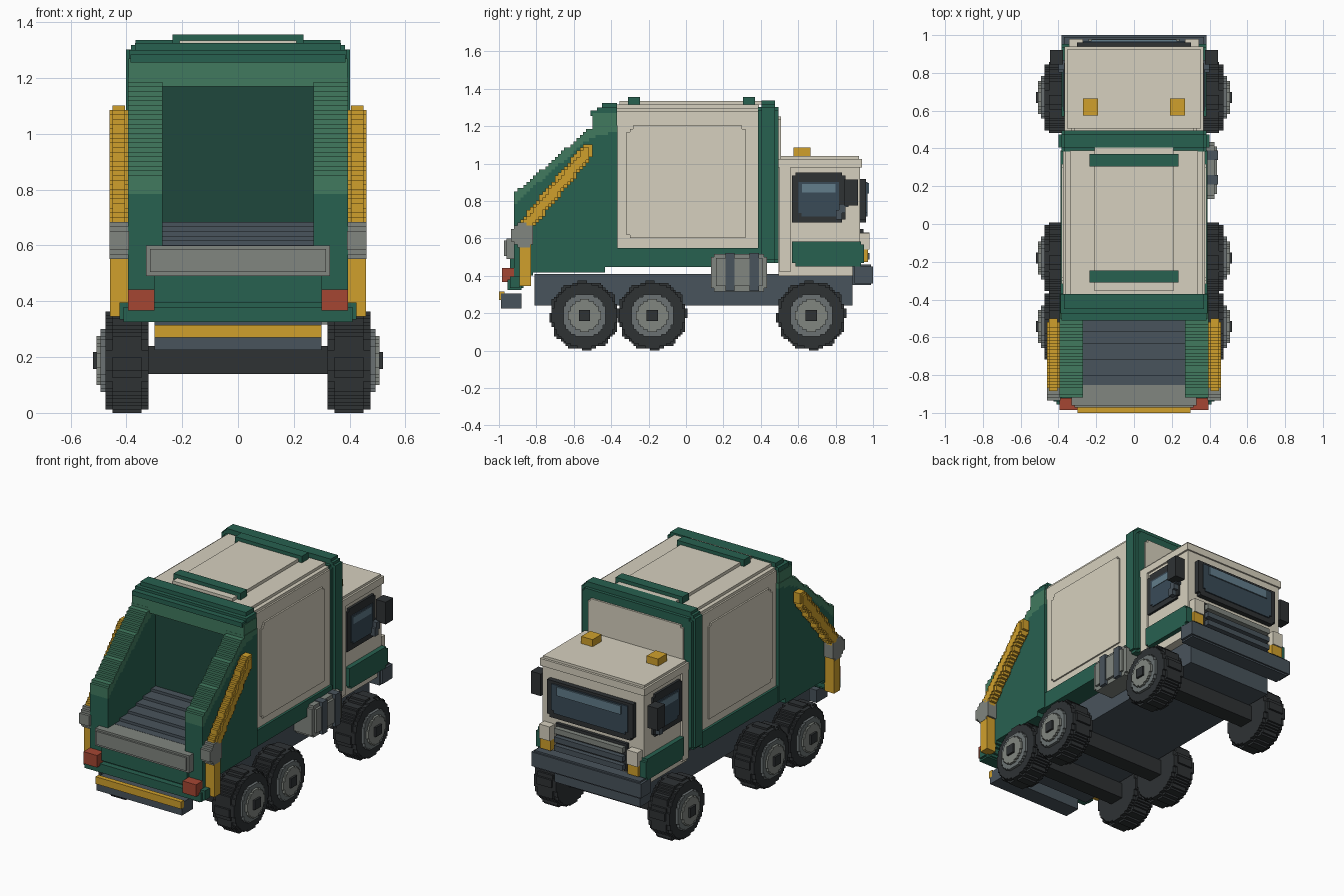
import bpy, bmesh, math
from mathutils import Vector, Matrix

if "Cube" in bpy.data.objects:
    bpy.data.objects.remove(bpy.data.objects["Cube"])

VOX = 0.0167
HEX = dict(green="2c6151", light_green="43795f", deep_green="24493f", cream="d5cfbd", black="323537",
           slate="4a545c", grey="80857f", rim="6a7172", yellow="cf9f30", red="a34836",
           glass="3c4c58", shine="627c8a")


def material(name):
    lin = [(int(HEX[name][i:i + 2], 16) / 255) ** 2.2 for i in (0, 2, 4)]
    m = bpy.data.materials.new(name)
    m.diffuse_color = (*lin, 1)
    m.use_nodes = True
    m.node_tree.nodes["Principled BSDF"].inputs["Base Color"].default_value = m.diffuse_color
    return m


MAT = {n: material(n) for n in HEX}


def finish(name, mat, bm):
    bmesh.ops.recalc_face_normals(bm, faces=bm.faces)
    me = bpy.data.meshes.new(name)
    bm.to_mesh(me)
    bm.free()
    me.materials.append(MAT[mat])
    ob = bpy.data.objects.new(name, me)
    bpy.context.collection.objects.link(ob)


def box(name, mat, x, y, z, mirror=False):
    """Box from (min, max) ranges, optionally copied to the other side."""
    for s in ((1, -1) if mirror else (1,)):
        bm = bmesh.new()
        lo, hi = Vector((x[0] * s, y[0], z[0])), Vector((x[1] * s, y[1], z[1]))
        d = hi - lo
        mtx = Matrix.Translation((lo + hi) / 2) @ Matrix.Diagonal((abs(d.x), d.y, d.z, 1))
        bmesh.ops.create_cube(bm, size=1, matrix=mtx)
        finish(name + ("" if not mirror else "_right" if s > 0 else "_left"), mat, bm)


def inside(p, u, v):
    hit = False
    for (a, b), (c, d) in zip(p, p[1:] + p[:1]):
        if (b > v) != (d > v) and u < (c - a) * (v - b) / (d - b) + a:
            hit = not hit
    return hit


def stepped(name, mat, poly, w, axis="x", at=(0, 0), mirror=False, vox=VOX):
    """Profile turned into square cells, merged and extruded along an axis."""
    us, vs = [p[0] for p in poly], [p[1] for p in poly]
    rng = lambda a: range(math.floor(min(a) / vox) - 1, math.ceil(max(a) / vox) + 1)
    for s in ((1, -1) if mirror else (1,)):
        bm = bmesh.new()
        put = lambda u, v, k: (k, u, v) if axis == "x" else (u, k, v)
        for i in rng(us):
            for j in rng(vs):
                if inside(poly, (i + .5) * vox, (j + .5) * vox):
                    bm.faces.new([bm.verts.new(put(at[0] + (i + a) * vox, at[1] + (j + b) * vox, w[0] * s))
                                  for a, b in ((0, 0), (1, 0), (1, 1), (0, 1))])
        bmesh.ops.remove_doubles(bm, verts=bm.verts, dist=1e-4)
        bmesh.ops.dissolve_limit(bm, angle_limit=.01, verts=bm.verts, edges=bm.edges)
        ext = bmesh.ops.extrude_face_region(bm, geom=bm.faces[:])["geom"]
        bmesh.ops.translate(bm, verts=[g for g in ext if isinstance(g, bmesh.types.BMVert)],
                            vec=put(0, 0, (w[1] - w[0]) * s))
        finish(name + ("" if not mirror else "_right" if s > 0 else "_left"), mat, bm)


def ring(r, notch=0, n=48):
    return [((r - notch * (k // 2 % 2)) * math.cos(math.tau * k / n),
             (r - notch * (k // 2 % 2)) * math.sin(math.tau * k / n)) for k in range(n)]


def chamfered(u0, u1, v0, v1, c):
    return [(u0 + c, v0), (u1 - c, v0), (u1, v0 + c), (u1, v1 - c),
            (u1 - c, v1), (u0 + c, v1), (u0, v1 - c), (u0, v0 + c)]


# wheels and axles
for tag, y in (("rear", -.543), ("middle", -.18), ("front", .67)):
    at = (y, .1875)
    for part, mat, w, r, notch in (
            ("tyre_inner", "black", (.32, .345), .172, 0), ("tyre_tread", "black", (.345, .45), .192, .012),
            ("tyre_outer", "black", (.45, .475), .172, 0), ("wheel_rim", "rim", (.475, .492), .117, 0),
            ("wheel_hub", "grey", (.492, .507), .085, 0)):
        stepped(f"{tag}_{part}", mat, ring(r, notch), w, at=at, mirror=True, vox=.0125)
    box(f"{tag}_hub_cap", "black", (.5, .52), (y - .03, y + .03), (.158, .218), True)
    box(f"{tag}_axle", "black", (-.33, .33), (y - .05, y + .05), (.14, .24))

# chassis, rear step, bumper
box("chassis", "slate", (-.3, .3), (-.81, .89), (.24, .41))
box("rear_step", "slate", (-.3, .3), (-.99, -.88), (.225, .305))
box("rear_step_edge", "yellow", (-.3, .3), (-1, -.97), (.27, .315))
box("bumper", "slate", (-.385, .385), (.9, 1), (.36, .45))
box("bumper_core", "slate", (-.37, .37), (.89, .99), (.35, .46))

# container body
box("container", "cream", (-.375, .375), (-.37, .39), (.54, 1.28))
box("container_shoulder", "cream", (-.365, .365), (-.37, .39), (1.28, 1.297))
box("container_roof", "cream", (-.34, .34), (-.37, .39), (1.297, 1.315))
box("roof_panel", "cream", (-.21, .21), (-.355, .42), (1.315, 1.335))
stepped("side_panel", "cream", chamfered(-.31, .325, .605, 1.195, .02), (.37, .385), mirror=True)
box("container_sill", "green", (-.39, .39), (-.44, .39), (.447, .55))
for tag, y in (("rear", (-.31, -.245)), ("front", (.305, .37))):
    box(f"{tag}_roof_strap", "green", (-.235, .235), y, (1.31, 1.357))

# container front frame
stepped("frame_inner", "green", chamfered(-.385, .385, .46, 1.305, .03), (.385, .495), "y")
stepped("frame_outer", "green", chamfered(-.4, .4, .46, 1.33, .035), (.405, .475), "y")
stepped("bulkhead_panel", "cream", chamfered(-.335, .335, .6, 1.25, .03), (.49, .507), "y")

# hopper
stepped("hopper_back_wall", "deep_green", chamfered(-.385, .385, .45, 1.3, .03), (-.44, -.37), "y")
stepped("hopper_side", "green", [(-.37, .45), (-.44, .45), (-.44, .41), (-.82, .41), (-.88, .33),
        (-.925, .33), (-.925, .78), (-.51, 1.14), (-.37, 1.17)], (.27, .395), mirror=True)
stepped("hopper_side_trim", "light_green", [(-.925, .78), (-.925, .835), (-.5, 1.2), (-.37, 1.2),
        (-.37, 1.17), (-.51, 1.14)], (.27, .395), mirror=True)
box("hopper_header", "light_green", (-.392, .392), (-.5, -.37), (1.17, 1.27))
box("hopper_header_lip", "green", (-.385, .385), (-.51, -.37), (1.255, 1.285))
box("hopper_top_step", "green", (-.39, .39), (-.475, -.37), (1.27, 1.3))
box("hopper_top", "green", (-.37, .37), (-.45, -.37), (1.29, 1.325))
stepped("hopper_base", "green", [(-.44, .41), (-.82, .41), (-.88, .33), (-.925, .33), (-.925, .58),
        (-.44, .58)], (-.27, .27))
stepped("hopper_floor", "slate", [(-.85, .55), (-.85, .6), (-.44, .685), (-.44, .55)], (-.27, .27))
box("loading_bar", "grey", (-.33, .33), (-.96, -.835), (.49, .6))
box("loading_bar_face", "grey", (-.315, .315), (-.972, -.9), (.505, .588))
box("tail_panel", "green", (-.3, .3), (-.94, -.9), (.395, .49))
box("tail_lip", "green", (-.41, .41), (-.955, -.88), (.325, .38))
box("tail_lip_corner", "green", (.38, .425), (-.94, -.89), (.335, .395), True)
box("tail_light", "red", (.3, .395), (-.985, -.92), (.367, .443), True)

# lifting arms
stepped("lift_arm", "yellow", [(-.5, 1.1), (-.55, 1.1), (-.89, .69), (-.86, .65), (-.82, .65), (-.5, 1.04)],
        (.405, .45), mirror=True)
stepped("lift_arm_core", "yellow", [(-.515, 1.08), (-.545, 1.08), (-.87, .69), (-.83, .66), (-.515, 1.04)],
        (.39, .46), mirror=True)
stepped("arm_joint", "grey", chamfered(-.94, -.81, .555, .68, .035), (.39, .46), mirror=True)
box("arm_rod", "yellow", (.39, .458), (-.89, -.83), (.345, .57), True)

# fuel tank on the right side
stepped("fuel_tank", "grey", chamfered(.135, .43, .32, .52, .025), (.29, .425))
box("fuel_tank_face", "grey", (.42, .44), (.16, .41), (.345, .495))
for i, y in enumerate((.235, .365)):
    box(f"tank_strap_{i + 1}", "slate", (.29, .446), (y - .025, y + .025), (.318, .522))

# cab shell and roof
box("cab", "cream", (-.355, .355), (.495, .93), (.4, .99))
box("cab_rear_post", "cream", (.35, .367), (.5, .56), (.42, .98), True)
box("cab_roof", "cream", (-.367, .367), (.495, .94), (.98, 1.025))
box("cab_roof_top", "cream", (-.355, .355), (.505, .925), (1.02, 1.04))
box("beacon", "yellow", (.19, .27), (.575, .665), (1.035, 1.085), True)
stepped("cab_side_band", "green", chamfered(.565, .945, .455, .585, .02), (.33, .385), mirror=True)

# side windows and mirrors
stepped("side_window_frame", "black", chamfered(.56, .855, .685, .945, .02), (.345, .37), mirror=True)
stepped("side_window", "glass", chamfered(.6, .82, .72, .905, .017), (.36, .375), mirror=True)
box("side_window_shine", "shine", (.36, .378), (.62, .8), (.845, .89), True)
box("mirror", "black", (.375, .445), (.845, .92), (.775, .915), True)
stepped("mirror_arm", "slate", [(.79, .7), (.83, .7), (.87, .79), (.83, .79)], (.36, .4), mirror=True)

# windscreen
stepped("windscreen_frame", "black", chamfered(-.3, .3, .69, .925, .02), (.92, .962), "y")
stepped("windscreen", "glass", chamfered(-.265, .265, .725, .905, .017), (.95, .97), "y")
box("windscreen_shine", "shine", (-.225, .225), (.96, .978), (.84, .895))

# grille and headlights
box("grille", "black", (-.25, .25), (.92, .95), (.475, .65))
for i, z in enumerate((.505, .56, .615)):
    box(f"grille_bar_{i + 1}", "slate" if i < 2 else "grey", (-.24, .24), (.94, .98), (z - .017, z + .017))
box("headlight", "cream", (.27, .345), (.92, .98), (.54, .63), True)
box("indicator", "yellow", (.27, .345), (.92, .972), (.475, .54), True)
